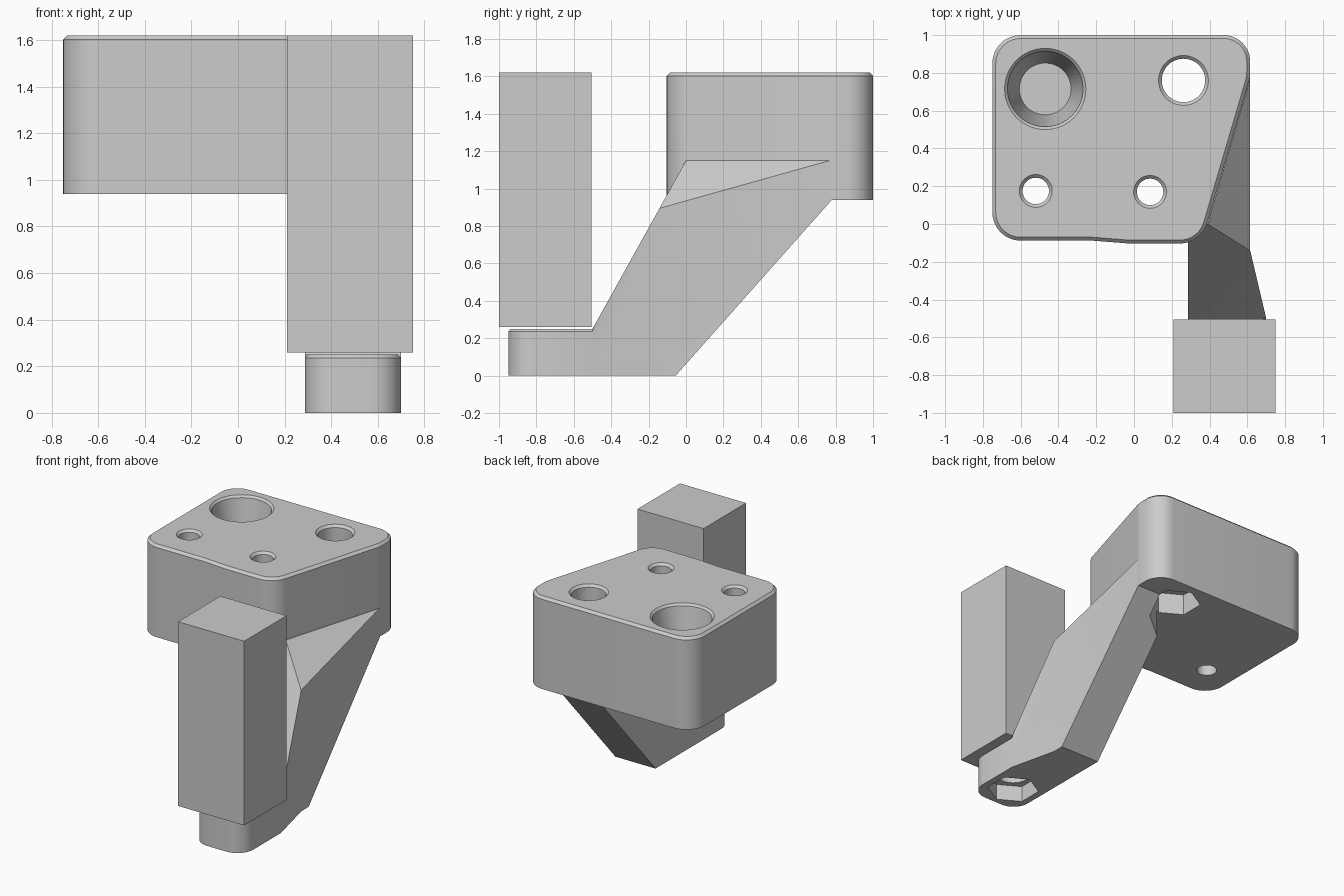
import bpy, bmesh, math
from mathutils import Vector

if "Cube" in bpy.data.objects:
    bpy.data.objects.remove(bpy.data.objects["Cube"], do_unlink=True)

grey = bpy.data.materials.new("light_grey")
grey.use_nodes = True
grey.diffuse_color = (0.604, 0.604, 0.604, 1)
for node in grey.node_tree.nodes:
    if node.type == 'BSDF_PRINCIPLED':
        node.inputs["Base Color"].default_value = grey.diffuse_color


def add_object(name, bm):
    bmesh.ops.recalc_face_normals(bm, faces=bm.faces)
    mesh = bpy.data.meshes.new(name)
    bm.to_mesh(mesh)
    bm.free()
    mesh.materials.append(grey)
    obj = bpy.data.objects.new(name, mesh)
    bpy.context.collection.objects.link(obj)
    return obj


def rounded(corners, steps=12):
    """Outline from (x, y, radius) corners, with arcs at the radii."""
    out = []
    n = len(corners)
    for i, (x, y, r) in enumerate(corners):
        p = Vector((x, y))
        if r == 0:
            out.append(p)
            continue
        a = (Vector(corners[i - 1][:2]) - p).normalized()
        b = (Vector(corners[(i + 1) % n][:2]) - p).normalized()
        half = a.angle(b) / 2
        centre = p + (a + b).normalized() * (r / math.sin(half))
        start = (p + a * (r / math.tan(half)) - centre).normalized()
        end = (p + b * (r / math.tan(half)) - centre).normalized()
        for k in range(steps + 1):
            out.append(centre + start.slerp(end, k / steps).normalized() * r)
    return out


def prism(name, points, start, depth):
    """Extrude a list of 3D points along a vector."""
    bm = bmesh.new()
    face = bm.faces.new([bm.verts.new(Vector(p) + Vector(start)) for p in points])
    new = bmesh.ops.extrude_face_region(bm, geom=[face])["geom"]
    verts = [v for v in new if isinstance(v, bmesh.types.BMVert)]
    bmesh.ops.translate(bm, vec=Vector(depth), verts=verts)
    return add_object(name, bm)


def lathe(name, centre, rings, sides=48, turn=0.0):
    """Closed stack of (radius, height) rings, used as a cutter."""
    bm = bmesh.new()
    loops = []
    for r, z in rings:
        angles = [turn + math.tau * k / sides for k in range(sides)]
        loops.append([bm.verts.new((centre[0] + r * math.cos(t),
                                    centre[1] + r * math.sin(t), z)) for t in angles])
    for lo, hi in zip(loops, loops[1:]):
        for k in range(sides):
            j = (k + 1) % sides
            bm.faces.new((lo[k], lo[j], hi[j], hi[k]))
    bm.faces.new(loops[0])
    bm.faces.new(loops[-1])
    obj = add_object(name, bm)
    obj.hide_render = True
    return obj


def boolean(target, tool, operation):
    mod = target.modifiers.new(operation, 'BOOLEAN')
    mod.operation, mod.object, mod.solver = operation, tool, 'EXACT'
    bpy.context.view_layer.objects.active = target
    bpy.ops.object.modifier_apply(modifier=mod.name)
    bpy.data.objects.remove(tool, do_unlink=True)


def chamfer(obj, rule, size):
    bm = bmesh.new()
    bm.from_mesh(obj.data)
    edges = [e for e in bm.edges if rule(e)]
    bmesh.ops.bevel(bm, geom=edges, offset=size, segments=1, affect='EDGES')
    bm.to_mesh(obj.data)
    bm.free()


TOP, UNDER, FOOT = 1.62, 0.94, 0.25

# Upper block with rounded corners and a chamfered top rim
outline = rounded([(-0.75, -0.088, 0.15), (-0.22, -0.088, 0), (-0.03, -0.103, 0),
                   (0.355, -0.103, 0.15), (0.615, 0.78, 0.2),
                   (0.615, 1.0, 0.14), (-0.75, 1.0, 0.15)])
bracket = prism("bracket", [(p.x, p.y, 0) for p in outline], (0, 0, UNDER), (0, 0, TOP - UNDER))
chamfer(bracket, lambda e: all(v.co.z > TOP - 0.001 for v in e.verts), 0.018)

# Foot and sloping arm: plan outline crossed with the side profile
plan = rounded([(0.287, -0.95, 0.13), (0.70, -0.95, 0.13), (0.70, -0.5, 0),
                (0.615, -0.14, 0), (0.615, 0.9, 0), (0.287, 0.9, 0)])
arm = prism("arm", [(p.x, p.y, 0) for p in plan], (0, 0, -0.1), (0, 0, 1.5))
side = [(-1.1, 0), (-0.055, 0), (0.78, UNDER), (0.78, 1.15), (0, 1.15),
        (-0.5, FOOT), (-1.1, FOOT)]
profile = prism("arm_profile", [(0, y, z) for y, z in side], (0, 0, 0), (1, 0, 0))
boolean(arm, profile, 'INTERSECT')
chamfer(arm, lambda e: all(abs(v.co.z - FOOT) < 0.001 for v in e.verts)
        and min(v.co.y for v in e.verts) < -0.51, 0.014)

# Sloping shoulder where the arm meets the slanted block wall
a, b, c = Vector((0.39, 0, 1.15)), Vector((0.615, 0.77, 1.15)), Vector((0.615, -0.14, 0.895))
normal = (b - a).cross(c - a)
if normal.z < 0:
    normal.negate()
bm = bmesh.new()
bm.from_mesh(arm.data)
bmesh.ops.bisect_plane(bm, geom=bm.verts[:] + bm.edges[:] + bm.faces[:],
                       plane_co=a, plane_no=normal, clear_outer=True)
bmesh.ops.holes_fill(bm, edges=[e for e in bm.edges if e.is_boundary])
bmesh.ops.recalc_face_normals(bm, faces=bm.faces)
bm.to_mesh(arm.data)
bm.free()
boolean(bracket, arm, 'UNION')

# Through holes with chamfered rims
for x, y, r in [(-0.52, 0.175, 0.07), (0.085, 0.17, 0.07), (0.262, 0.76, 0.115)]:
    rings = [(r, 0.85), (r, TOP - 0.017), (r + 0.022, TOP + 0.005)]
    boolean(bracket, lathe("hole_cutter", (x, y), rings), 'DIFFERENCE')

# Large tapered socket
boolean(bracket, lathe("socket_cutter", (-0.47, 0.715),
                       [(0.137, 1.25), (0.2, TOP - 0.015), (0.22, TOP + 0.005)], 64), 'DIFFERENCE')

# Hexagonal nut pockets under the block and the foot
for x, y, low, high in [(0.262, 0.76, 0.4, 1.1), (0.493, -0.735, -0.1, 0.12)]:
    boolean(bracket, lathe("nut_cutter", (x, y), [(0.18, low), (0.18, high)], 6, math.pi / 6),
            'DIFFERENCE')
boolean(bracket, lathe("bolt_cutter", (0.493, -0.735), [(0.115, 0.05), (0.115, 0.4)]), 'DIFFERENCE')

bpy.ops.object.select_all(action='DESELECT')
bracket.select_set(True)
bpy.context.view_layer.objects.active = bracket
bpy.ops.object.shade_smooth_by_angle(angle=math.radians(25))

# Upright column standing just above the foot
prism("column", [(0.21, -1, 0), (0.75, -1, 0), (0.75, -0.505, 0), (0.21, -0.505, 0)],
      (0, 0, 0.26), (0, 0, TOP - 0.26))
